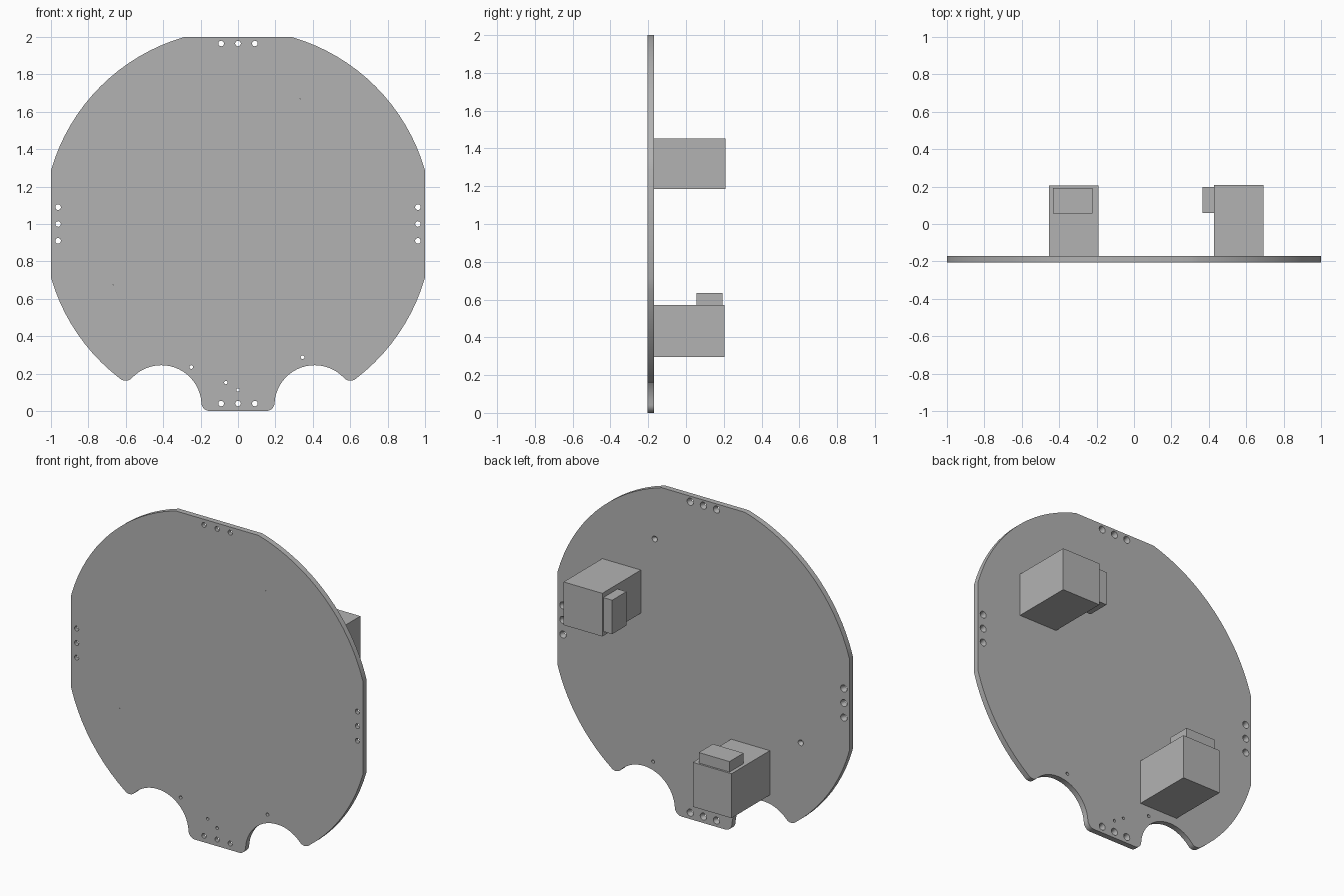
import bpy, bmesh, math

if "Cube" in bpy.data.objects:
    bpy.data.objects.remove(bpy.data.objects["Cube"])

grey = bpy.data.materials.new("plain grey")
grey.diffuse_color = (0.45, 0.45, 0.45, 1)
grey.use_nodes = True
grey.node_tree.nodes["Principled BSDF"].inputs["Base Color"].default_value = grey.diffuse_color

FRONT, BACK = -0.205, -0.17   # plate faces along y


def new_object(name, bm):
    bmesh.ops.recalc_face_normals(bm, faces=bm.faces)
    me = bpy.data.meshes.new(name)
    bm.to_mesh(me)
    bm.free()
    me.materials.append(grey)
    ob = bpy.data.objects.new(name, me)
    bpy.context.collection.objects.link(ob)
    return ob


def arc(c, r, a0, a1, n):
    return [(c[0] + r * math.cos(a0 + (a1 - a0) * i / n),
             c[1] + r * math.sin(a0 + (a1 - a0) * i / n)) for i in range(n + 1)]


def angle(a, b):
    return math.atan2(b[1] - a[1], b[0] - a[0])


def box(name, x, y, z):
    bm = bmesh.new()
    bmesh.ops.create_cube(bm, size=1)
    for v in bm.verts:
        v.co = [lo + (c + 0.5) * (hi - lo) for c, (lo, hi) in zip(v.co, (x, y, z))]
    return new_object(name, bm)


# Right half of the plate outline: foot, notch, tooth, rim, flats
centre, R = (0, 1), 1.04
notch, r, f = (0.41, 0.03), 0.215, 0.045
foot = (notch[0] - math.sqrt((r + f) ** 2 - (f - notch[1]) ** 2), f)
d = math.dist(centre, notch)
big, small = R - f, r + f
t = math.acos((big * big + d * d - small * small) / (2 * big * d))
a = angle(centre, notch) + t
tooth = (big * math.cos(a), 1 + big * math.sin(a))
flat = math.acos(1 / R)

half = arc(foot, f, -math.pi / 2, angle(foot, notch), 8)
half += arc(notch, r, angle(notch, foot), angle(notch, tooth), 20)[1:]
half += arc(tooth, f, angle(tooth, notch) + 2 * math.pi, a + 2 * math.pi, 8)[1:]
half += arc(centre, R, a, -flat, 10)[1:]
half += arc(centre, R, flat, math.pi / 2 - flat, 16)
outline = half + [(-x, z) for x, z in reversed(half)]

# Plate
bm = bmesh.new()
face = bm.faces.new([bm.verts.new((x, FRONT, z)) for x, z in outline])
ext = bmesh.ops.extrude_face_region(bm, geom=[face])
bmesh.ops.translate(bm, vec=(0, BACK - FRONT, 0),
                    verts=[g for g in ext["geom"] if isinstance(g, bmesh.types.BMVert)])
plate = new_object("plate", bm)

# Holes: (x, z, front radius, back radius)
holes = []
for k in (-0.09, 0, 0.09):
    holes += [(k, z, 0.015, 0.022) for z in (0.04, 1.965)]
    holes += [(x, 1 + k, 0.015, 0.022) for x in (-0.962, 0.962)]
holes += [(-0.25, 0.235, 0.01, 0.01), (0.345, 0.288, 0.01, 0.01),
          (-0.065, 0.152, 0.009, 0.009), (0, 0.112, 0.009, 0.009),
          (0.333, 1.67, 0.002, 0.018), (-0.667, 0.675, 0.002, 0.018)]
bm = bmesh.new()
for x, z, rf, rb in holes:
    rings = []
    for y, rad in ((FRONT - 0.01, rf), (FRONT + 0.012, rf), (BACK, rb), (BACK + 0.01, rb)):
        rings.append([bm.verts.new((px, y, pz))
                      for px, pz in arc((x, z), rad, 0, 2 * math.pi, 16)[:-1]])
    bm.faces.new(rings[0])
    bm.faces.new(rings[-1])
    for p, q in zip(rings, rings[1:]):
        for i in range(16):
            j = (i + 1) % 16
            bm.faces.new((p[i], p[j], q[j], q[i]))
cutter = new_object("hole_cutter", bm)
cutter.hide_render = True

mod = plate.modifiers.new("holes", "BOOLEAN")
mod.operation, mod.solver, mod.object = "DIFFERENCE", "EXACT", cutter
bpy.context.view_layer.objects.active = plate
plate.select_set(True)
bpy.ops.object.modifier_apply(modifier="holes")
bpy.data.objects.remove(cutter)
bpy.ops.object.shade_smooth_by_angle(angle=math.radians(30))

# Blocks on the back, each with a small connector
box("lower_block", (-0.455, -0.19), (BACK, 0.205), (0.295, 0.57))
box("lower_connector", (-0.433, -0.223), (0.055, 0.193), (0.57, 0.635))
box("upper_block", (0.428, 0.693), (BACK, 0.208), (1.185, 1.452))
box("upper_connector", (0.367, 0.428), (0.058, 0.198), (1.212, 1.422))
